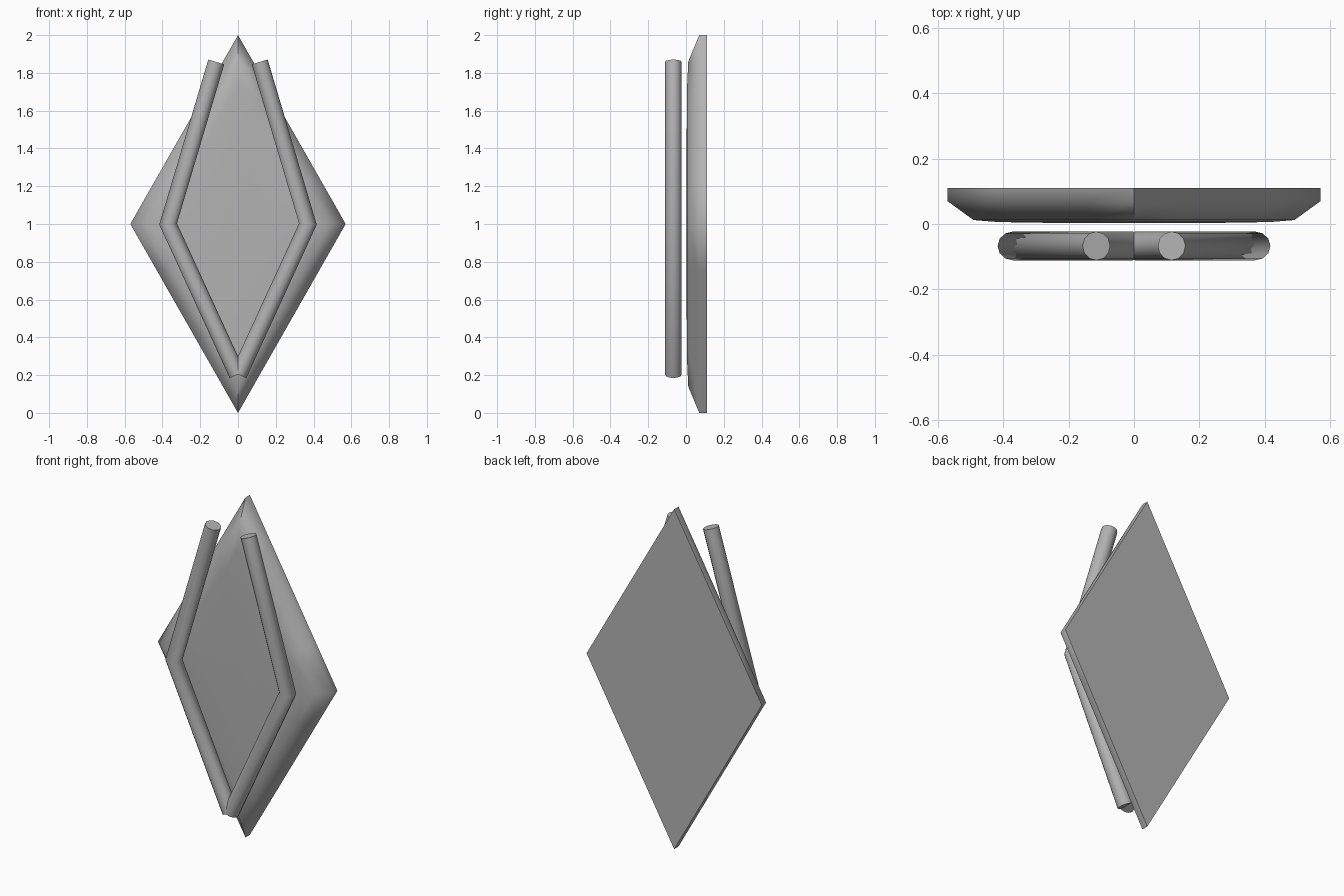
import bpy, bmesh, math
from mathutils import Vector

if "Cube" in bpy.data.objects:
    bpy.data.objects.remove(bpy.data.objects["Cube"])

grey = bpy.data.materials.new("plain_grey")
grey.diffuse_color = (0.45, 0.45, 0.45, 1)
grey.use_nodes = True
grey.node_tree.nodes["Principled BSDF"].inputs["Base Color"].default_value = grey.diffuse_color


def finish(name, bm, angle):
    bmesh.ops.recalc_face_normals(bm, faces=bm.faces)
    me = bpy.data.meshes.new(name)
    bm.to_mesh(me)
    bm.free()
    me.materials.append(grey)
    ob = bpy.data.objects.new(name, me)
    bpy.context.collection.objects.link(ob)
    bpy.ops.object.select_all(action='DESELECT')
    ob.select_set(True)
    bpy.context.view_layer.objects.active = ob
    bpy.ops.object.shade_smooth_by_angle(angle=math.radians(angle))
    return ob


def loft(bm, rings):
    for a, b in zip(rings, rings[1:]):
        for i in range(len(a)):
            j = (i + 1) % len(a)
            bm.faces.new((a[i], a[j], b[j], b[i]))


# Diamond plate: flat back, thin rim, bevelled and very slightly domed front
def diamond_ring(bm, scale, y, cuts=4):
    corners = [Vector((0.57, 0, 0)), Vector((0, 0, 1)),
               Vector((-0.57, 0, 0)), Vector((0, 0, -1))]
    ring = []
    for i, c in enumerate(corners):
        for k in range(cuts):
            p = c.lerp(corners[(i + 1) % 4], k / cuts) * scale
            ring.append(bm.verts.new((p.x, y, 1 + p.z)))
    return ring


bm = bmesh.new()
rings = [diamond_ring(bm, s, y) for s, y in
         ((1, 0.11), (1, 0.07), (0.86, 0.012), (0.73, 0.006), (0.4, 0.003))]
loft(bm, rings)
bm.faces.new(rings[0])
bm.faces.new(rings[-1])
finish("diamond_plate", bm, 60)


# Bent tubes, mitred at the elbow, capped square at both ends
def bent_tube(name, side, radius=0.044, sides=12):
    path = [Vector((side * x, -0.067, z)) for x, z in
            ((0.115, 1.858), (0.37, 1.0), (0.004, 0.203))]
    d1 = (path[1] - path[0]).normalized()
    d2 = (path[2] - path[1]).normalized()
    tangent = (d1 + d2).normalized()
    depth = Vector((0, 1, 0))
    bm = bmesh.new()
    rings = []
    for p, t, stretch in ((path[0], d1, 1), (path[1], tangent, 1 / tangent.dot(d1)),
                          (path[2], d2, 1)):
        across = t.cross(depth)
        rings.append([bm.verts.new(p + radius * (
            across * math.cos(a) * stretch + depth * math.sin(a)))
            for a in (2 * math.pi * i / sides for i in range(sides))])
    loft(bm, rings)
    bm.faces.new(rings[0])
    bm.faces.new(rings[-1])
    return finish(name, bm, 50)


bent_tube("left_tube", -1)
bent_tube("right_tube", 1)
